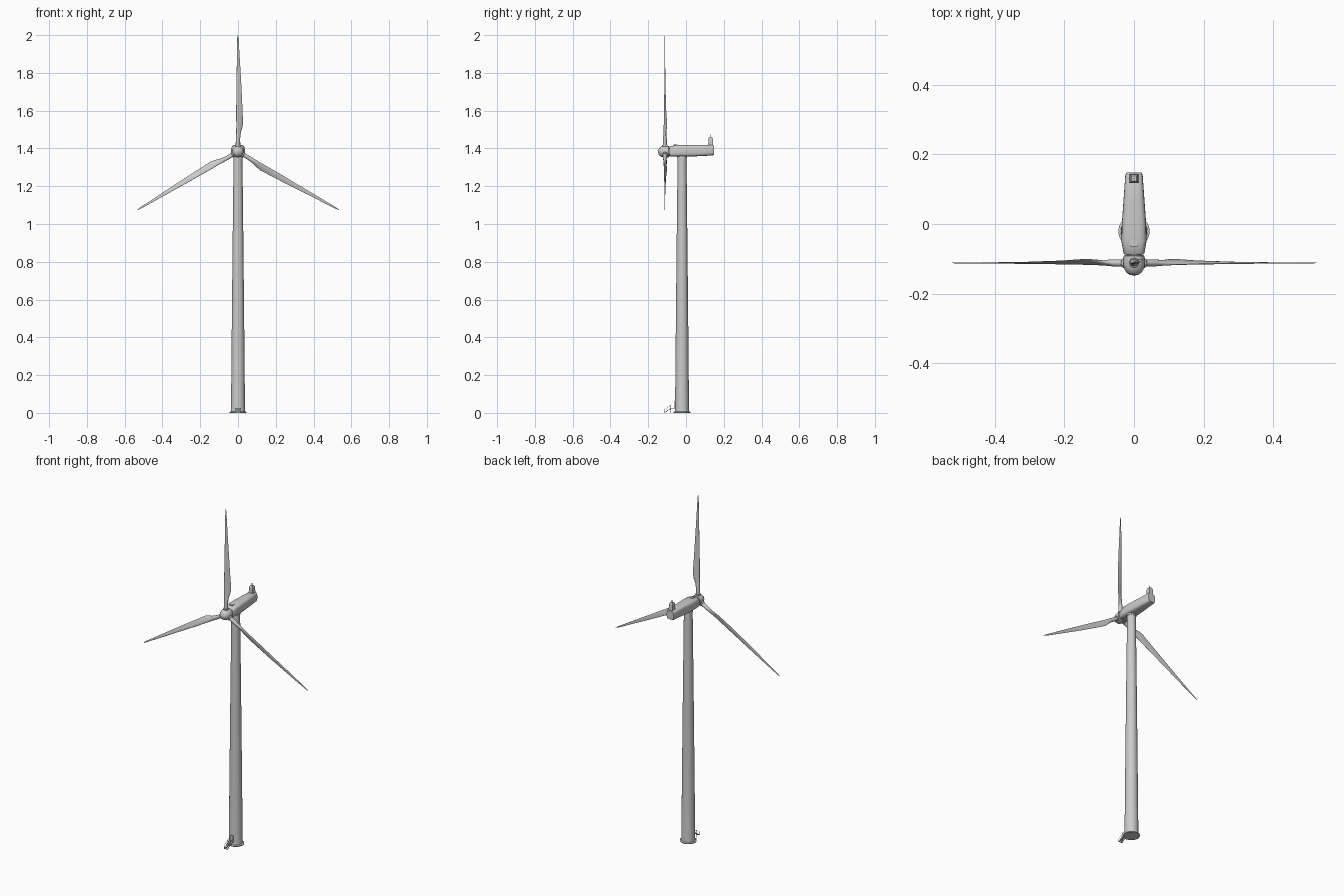
import bpy, bmesh
from math import sin, cos, pi, radians
from mathutils import Vector, Matrix

if "Cube" in bpy.data.objects:
    bpy.data.objects.remove(bpy.data.objects["Cube"])

TOWER_Y = -0.021
HUB = Vector((0, -0.112, 1.383))


def loft(name, rings, matrix=Matrix.Identity(4), angle=35):
    """Skin a list of equal-length point rings and cap both ends."""
    bm = bmesh.new()
    rows = [[bm.verts.new(matrix @ Vector(p)) for p in r] for r in rings]
    n = len(rows[0])
    for a, b in zip(rows, rows[1:]):
        for i in range(n):
            j = (i + 1) % n
            bm.faces.new((a[i], a[j], b[j], b[i]))
    bm.faces.new(rows[0][::-1])
    bm.faces.new(rows[-1])
    bmesh.ops.recalc_face_normals(bm, faces=bm.faces)
    me = bpy.data.meshes.new(name)
    bm.to_mesh(me)
    bm.free()
    ob = bpy.data.objects.new(name, me)
    bpy.context.collection.objects.link(ob)
    bpy.ops.object.select_all(action='DESELECT')
    ob.select_set(True)
    bpy.context.view_layer.objects.active = ob
    bpy.ops.object.shade_smooth_by_angle(angle=radians(angle))
    return ob


def lathe(name, profile, matrix, n=32):
    """Revolve (radius, height) pairs around the local z axis."""
    return loft(name, [[(r * cos(2*pi*i/n), r * sin(2*pi*i/n), h) for i in range(n)]
                       for r, h in profile], matrix)


def box(name, x, y, z, taper=1.0):
    cx, cy = sum(x) / 2, sum(y) / 2
    hx, hy = (x[1] - x[0]) / 2, (y[1] - y[0]) / 2
    ring = lambda s, h: [(cx + s*hx*a, cy + s*hy*b, h)
                         for a, b in ((-1, -1), (1, -1), (1, 1), (-1, 1))]
    return loft(name, [ring(1, z[0]), ring(taper, z[1])])


def rod(name, a, b, r):
    a, b = Vector(a), Vector(b)
    m = Matrix.Translation(a) @ (b - a).to_track_quat('Z', 'Y').to_matrix().to_4x4()
    return lathe(name, [(r, 0), (r, (b - a).length)], m, 8)


# Tower with base flange and yaw ring
lathe("tower", [(0.045, 0), (0.045, 0.005), (0.038, 0.008), (0.037, 0.02), (0.033, 0.45),
                (0.0285, 0.9), (0.0235, 1.345), (0.0235, 1.37)],
      Matrix.Translation((0, TOWER_Y, 0)))
lathe("yaw_ring", [(0.026, 1.350), (0.026, 1.364)], Matrix.Translation((0, TOWER_Y, 0)))

# Nacelle: rounded-box sections (y, half width, bottom, top)
def nacelle_ring(y, w, z0, z1, n=32):
    pts = []
    for i in range(n):
        c, s = cos(2*pi*i/n), sin(2*pi*i/n)
        sq = lambda v: (abs(v) ** 0.55) * (1 if v >= 0 else -1)
        pts.append((w * sq(c), y, (z0 + z1) / 2 + (z1 - z0) / 2 * sq(s)))
    return pts

loft("nacelle", [nacelle_ring(*s) for s in (
    (-0.088, 0.027, 1.359, 1.408), (-0.084, 0.030, 1.357, 1.411), (-0.050, 0.036, 1.357, 1.418),
    (0.000, 0.035, 1.357, 1.419), (0.070, 0.030, 1.359, 1.419), (0.140, 0.025, 1.363, 1.419),
    (0.148, 0.022, 1.366, 1.416))])
box("roof_hatch", (-0.010, 0.010), (-0.065, -0.045), (1.415, 1.420))

# Cooler and sensor on the nacelle roof
box("roof_cooler", (-0.013, 0.013), (0.117, 0.144), (1.412, 1.452), 0.85)
box("roof_cooler_cap", (-0.011, 0.011), (0.119, 0.142), (1.452, 1.460), 0.6)
rod("wind_sensor", (0, 0.131, 1.458), (0, 0.131, 1.474), 0.002)

# Hub: spinner facing -y, with a shaft collar behind
hub_mat = Matrix.Translation(HUB) @ Matrix.Rotation(radians(90), 4, 'X')
lathe("spinner", [(0.002, 0.036), (0.012, 0.034), (0.021, 0.028), (0.027, 0.019), (0.0305, 0.008),
                  (0.031, -0.006), (0.030, -0.020), (0.027, -0.023)], hub_mat)
lathe("shaft_collar", [(0.022, -0.020), (0.022, -0.034)], hub_mat)

# Blades: sections (radius, leading x, trailing x, thickness, twist in degrees)
STATIONS = ((0.015, -0.011, 0.011, 0.022, 0), (0.065, -0.011, 0.011, 0.021, 8),
            (0.100, -0.010, 0.016, 0.017, 22), (0.125, -0.010, 0.024, 0.014, 25),
            (0.150, -0.010, 0.029, 0.012, 23), (0.220, -0.010, 0.025, 0.009, 16),
            (0.350, -0.008, 0.018, 0.006, 9), (0.500, -0.006, 0.009, 0.004, 4),
            (0.600, -0.004, 0.003, 0.002, 1), (0.617, -0.003, 0.000, 0.001, 0))

def blade_ring(r, lead, trail, thick, twist, n=20):
    pts = []
    sharp = min(1, max(0, (r - 0.065) / 0.06))
    for i in range(n):
        t = 2 * pi * i / n
        x = (lead + trail) / 2 + (trail - lead) / 2 * cos(t)
        y = thick / 2 * sin(t) * (1 - 0.6 * sharp * (1 + cos(t)) / 2)
        p = Matrix.Rotation(radians(twist), 3, 'Z') @ Vector((x, y, 0))
        pts.append((p.x, p.y, r))
    return pts

for k in range(3):
    m = Matrix.Translation(HUB) @ Matrix.Rotation(radians(120 * k), 4, 'Y')
    loft(f"blade_{k + 1}", [blade_ring(*s) for s in STATIONS], m, 60)
    lathe(f"blade_socket_{k + 1}", [(0.0145, 0.015), (0.0145, 0.034), (0.013, 0.036)], m, 24)

# Door, landing, steps and handrails at the tower foot
box("door", (-0.009, 0.009), (-0.061, -0.050), (0.027, 0.062))
box("landing", (-0.012, 0.012), (-0.080, -0.052), (0.024, 0.027))
for i in range(5):
    y, z = -0.086 - i * 0.006, 0.020 - i * 0.0045
    box(f"step_{i + 1}", (-0.010, 0.010), (y - 0.003, y + 0.003), (z - 0.001, z + 0.001))
for side in (-1, 1):
    x = side * 0.011
    rod("stair_stringer", (x, -0.080, 0.025), (x, -0.113, 0.001), 0.0013)
    rod("stair_rail", (x, -0.080, 0.042), (x, -0.113, 0.018), 0.0008)
    rod("landing_rail", (x, -0.058, 0.042), (x, -0.080, 0.042), 0.0008)
    rod("landing_post", (x, -0.080, 0.0), (x, -0.080, 0.042), 0.0008)
    rod("stair_post", (x, -0.113, 0.0), (x, -0.113, 0.018), 0.0008)
